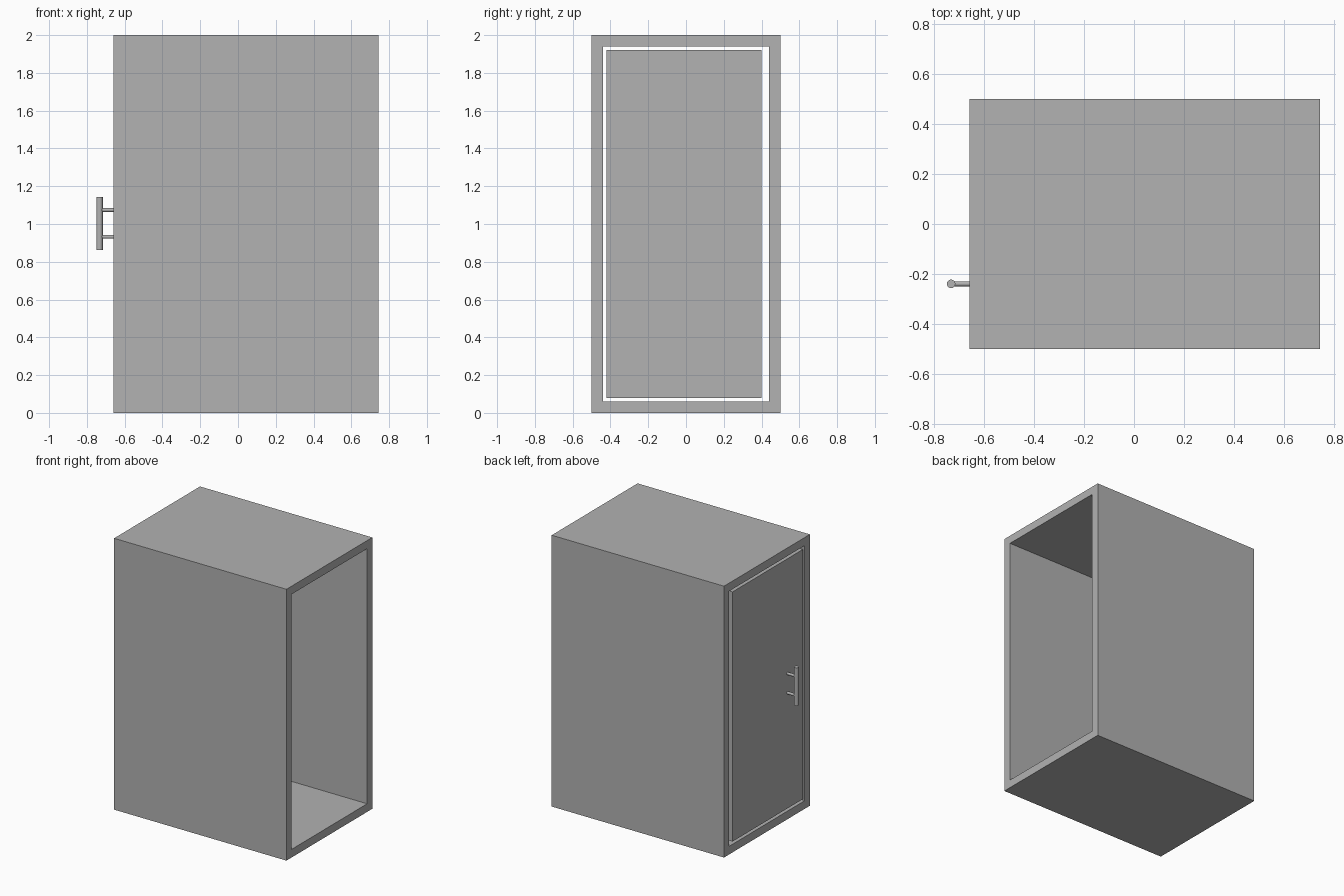
import bpy
import bmesh
import math

if "Cube" in bpy.data.objects:
    bpy.data.objects.remove(bpy.data.objects["Cube"], do_unlink=True)

grey = bpy.data.materials.new("plain grey")
grey.use_nodes = True
colour = (0.445, 0.445, 0.445, 1)
grey.diffuse_color = colour
grey.node_tree.nodes["Principled BSDF"].inputs["Base Color"].default_value = colour

BACK, OPEN = -0.66, 0.745   # ends of the cabinet along x
WALL = 0.06


def box(name, x, y, z):
    """Box spanning the given (low, high) pairs."""
    spans = (x, y, z)
    bpy.ops.mesh.primitive_cube_add(size=1, location=[(a + b) / 2 for a, b in spans])
    ob = bpy.context.object
    ob.name = name
    ob.scale = [b - a for a, b in spans]
    bpy.ops.object.transform_apply(location=False, rotation=False, scale=True)
    ob.data.materials.append(grey)
    return ob


def rod(name, radius, length, location, tilt=0):
    bpy.ops.mesh.primitive_cylinder_add(vertices=32, radius=radius, depth=length,
                                        location=location, rotation=(0, tilt, 0))
    ob = bpy.context.object
    ob.name = name
    ob.data.materials.append(grey)
    bpy.ops.object.shade_smooth_by_angle()
    return ob


# Cabinet shell: a rectangular tube, open at both ends
def rectangle(x, inset):
    y, low, high = 0.5 - inset, inset, 2 - inset
    return [(x, -y, low), (x, y, low), (x, y, high), (x, -y, high)]


bm = bmesh.new()
loops = [[bm.verts.new(p) for p in rectangle(x, inset)]
         for x, inset in ((BACK, 0), (OPEN, 0), (OPEN, WALL), (BACK, WALL))]
for i, loop in enumerate(loops):
    following = loops[(i + 1) % 4]
    for j in range(4):
        k = (j + 1) % 4
        bm.faces.new((loop[j], loop[k], following[k], following[j]))
bmesh.ops.recalc_face_normals(bm, faces=bm.faces)
mesh = bpy.data.meshes.new("cabinet_shell")
bm.to_mesh(mesh)
bm.free()
mesh.materials.append(grey)
bpy.context.collection.objects.link(bpy.data.objects.new("cabinet_shell", mesh))

# Door panel, flush with the end and leaving a gap all round
box("door", (BACK, BACK + 0.04), (-0.42, 0.40), (0.08, 1.92))

# Door handle: upright bar on two short posts
bar_x, handle_y = -0.733, -0.24
rod("handle_bar", 0.017, 0.28, (bar_x, handle_y, 1.003))
for name, z in (("upper", 1.074), ("lower", 0.932)):
    rod(name + "_handle_post", 0.01, BACK - bar_x,
        ((BACK + bar_x) / 2, handle_y, z), math.pi / 2)
